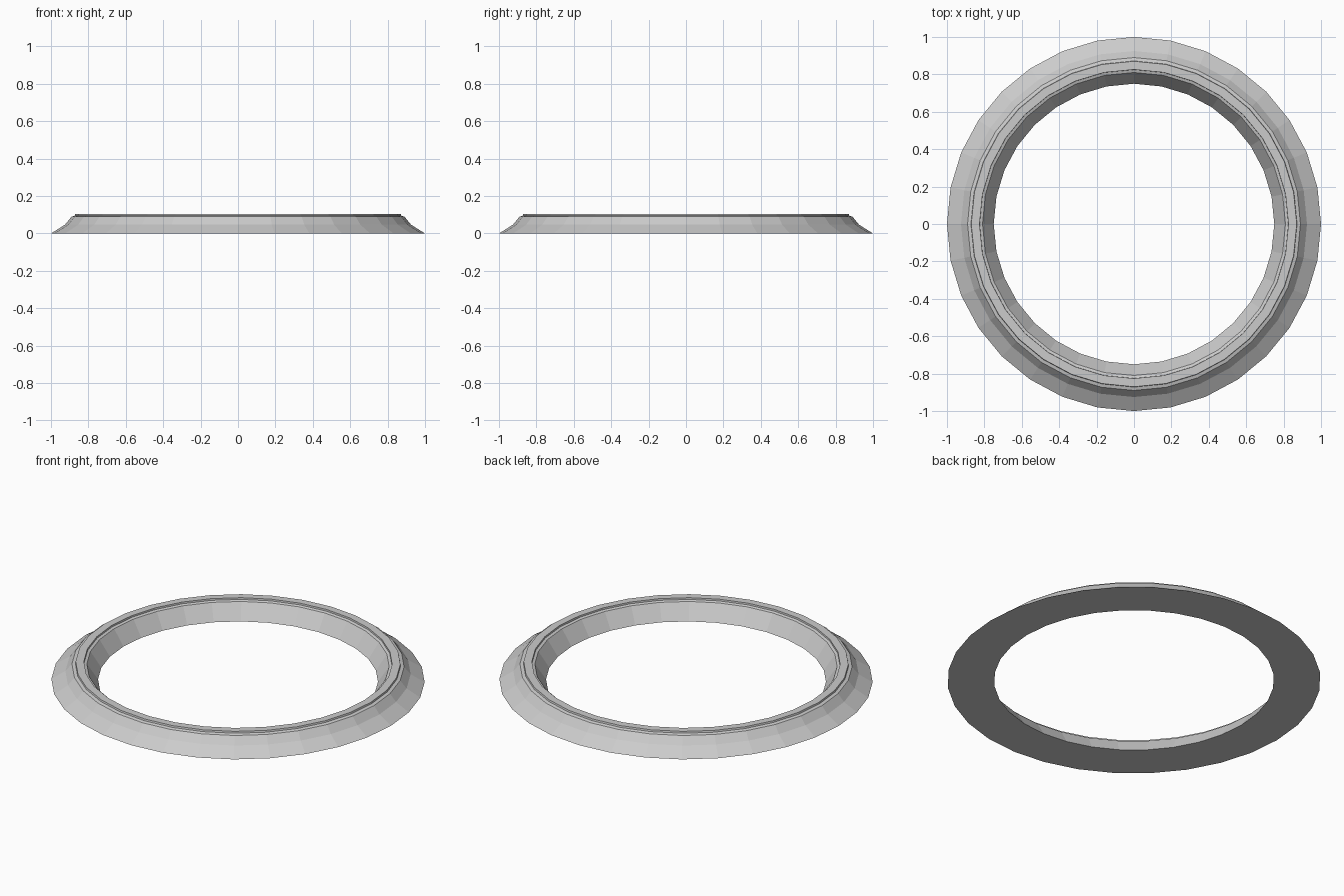
import bpy, bmesh
from math import cos, sin, tau

if "Cube" in bpy.data.objects:
    bpy.data.objects.remove(bpy.data.objects["Cube"])

SIDES = 32

# Ring cross-section (radius, height): outer slope, ledge, raised rim, ledge, inner slope
PROFILE = [
    (1.0, 0.0), (0.925, 0.047), (0.89, 0.09), (0.872, 0.095), (0.87, 0.105),
    (0.826, 0.105), (0.825, 0.095), (0.81, 0.09), (0.75, 0.0),
]


def lathe(name, profile, sides):
    bm = bmesh.new()
    rings = [[bm.verts.new((r * cos(tau * i / sides), r * sin(tau * i / sides), z))
              for r, z in profile] for i in range(sides)]
    n = len(profile)
    for i in range(sides):
        a, b = rings[i], rings[(i + 1) % sides]
        for j in range(n):
            k = (j + 1) % n
            bm.faces.new((a[j], b[j], b[k], a[k]))
    bmesh.ops.recalc_face_normals(bm, faces=bm.faces)
    mesh = bpy.data.meshes.new(name)
    bm.to_mesh(mesh)
    bm.free()
    obj = bpy.data.objects.new(name, mesh)
    bpy.context.collection.objects.link(obj)
    return obj


# Closed flat-shaded ring, including its flat underside
lathe("trim_ring", PROFILE, SIDES)
